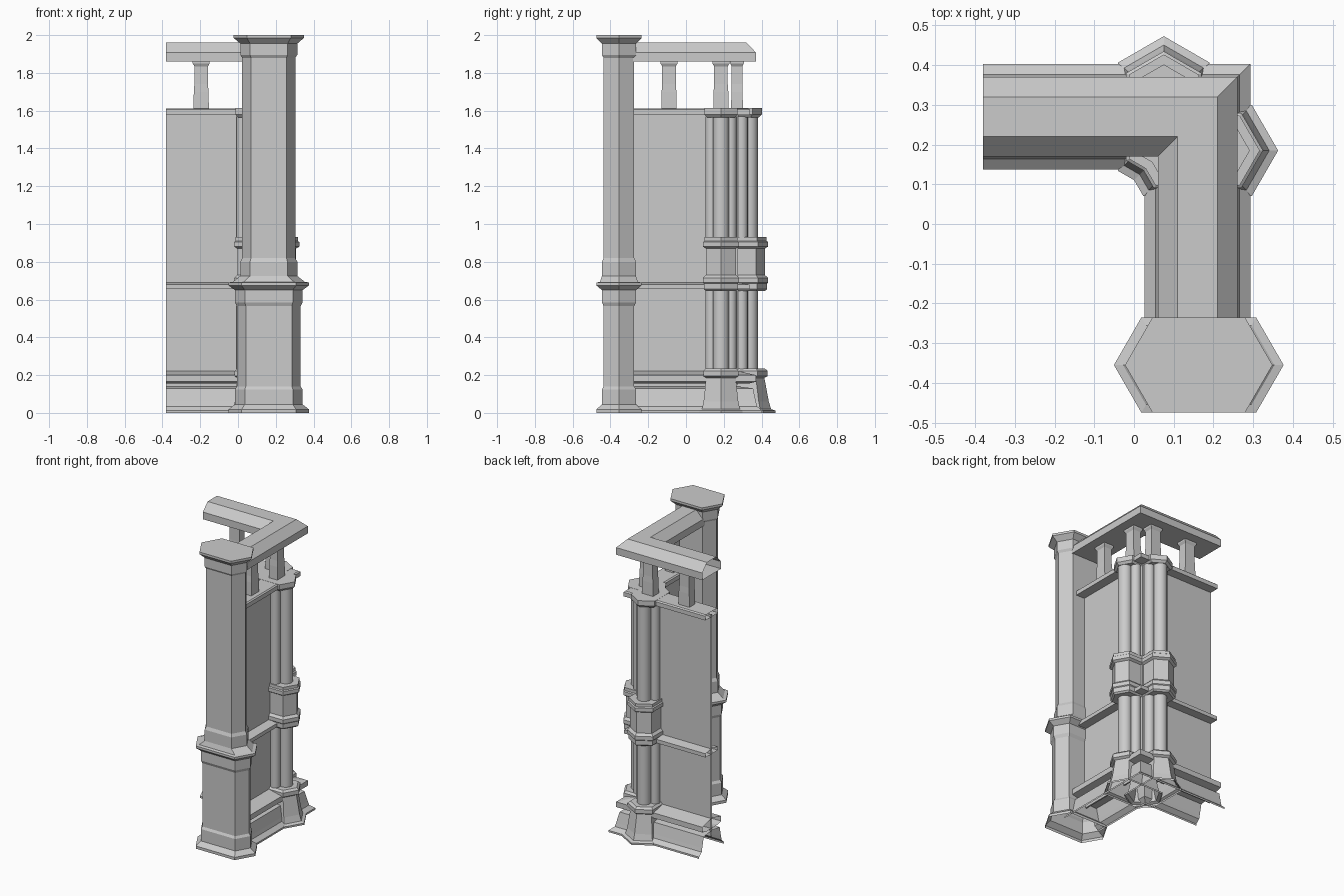
import bpy, bmesh, math

cube = bpy.data.objects.get("Cube")
if cube:
    bpy.data.objects.remove(cube)

stone = bpy.data.materials.new("grey_stone")
stone.use_nodes = True
GREY = (0.6, 0.6, 0.6, 1)
stone.diffuse_color = GREY
stone.node_tree.nodes["Principled BSDF"].inputs["Base Color"].default_value = GREY

CX, CY = 0.16, 0.27          # corner of the wall centre line
END_X, END_Y = -0.38, -0.31  # ends of the two arms


def finish(name, bm):
    bmesh.ops.recalc_face_normals(bm, faces=bm.faces)
    mesh = bpy.data.meshes.new(name)
    bm.to_mesh(mesh)
    bm.free()
    mesh.materials.append(stone)
    obj = bpy.data.objects.new(name, mesh)
    bpy.context.collection.objects.link(obj)
    return obj


def skin(bm, rings, closed=True, bottom=True, top=True):
    """Bridge successive rings of points with quads."""
    rings = [[bm.verts.new(p) for p in ring] for ring in rings]
    n = len(rings[0])
    for a, b in zip(rings, rings[1:]):
        for i in range(n if closed else n - 1):
            j = (i + 1) % n
            bm.faces.new((a[i], a[j], b[j], b[i]))
    if bottom:
        bm.faces.new(rings[0])
    if top:
        bm.faces.new(rings[-1])


def sweep_corner(name, half, closed=True):
    """Mirror a half profile (offset, z) and sweep it around the corner, ends open."""
    profile = half + [(-o, z) for o, z in reversed(half)]
    bm = bmesh.new()
    skin(bm, [[(END_X, CY + o, z) for o, z in profile],
              [(CX + o, CY + o, z) for o, z in profile],
              [(CX + o, END_Y, z) for o, z in profile]], closed, False, False)
    return finish(name, bm)


def hex_loft(name, centre, along_x, levels, bottom=True):
    """Stack stretched hexagons: each level is (z, half width, stretch)."""
    rings = []
    for z, w, stretch in levels:
        tip = w * 1.155 + stretch
        side = tip - w * 0.577
        ring = [(tip, 0), (side, w), (-side, w), (-tip, 0), (-side, -w), (side, -w)]
        if not along_x:
            ring = [(-v, u) for u, v in ring]
        rings.append([(centre[0] + u, centre[1] + v, z) for u, v in ring])
    bm = bmesh.new()
    skin(bm, rings, bottom=bottom)
    return finish(name, bm)


# Wall parts that follow the corner
sweep_corner("wall_panel", [(0.005, 0.1), (0.005, 1.59)])
sweep_corner("wall_skirt", [(0.133, 0), (0.133, 0.012), (0.106, 0.035), (0.1, 0.06),
                            (0.085, 0.13), (0.005, 0.14)], closed=False)
sweep_corner("base_moulding", [(0.06, 0.155), (0.1, 0.165), (0.1, 0.2), (0.005, 0.222)])
sweep_corner("middle_moulding", [(0.065, 0.655), (0.065, 0.68), (0.005, 0.69)])
sweep_corner("wall_cap", [(0.068, 1.577), (0.068, 1.605), (0.06, 1.612)])
sweep_corner("top_rail", [(0.1, 1.86), (0.1, 1.908), (0.05, 1.96)])

# Large end pillar
LOW, HIGH = 0.075, 0.047
hex_loft("end_pillar", (0.163, -0.355), True, [
    (0, 0.12, LOW), (0.018, 0.12, LOW), (0.045, 0.09, LOW), (0.125, 0.09, LOW),
    (0.14, 0.081, LOW), (0.565, 0.081, LOW), (0.585, 0.09, LOW), (0.65, 0.09, LOW),
    (0.675, 0.12, LOW), (0.69, 0.12, LOW), (0.694, 0.1, LOW), (0.725, 0.09, HIGH),
    (0.8, 0.09, HIGH), (0.82, 0.081, HIGH), (1.88, 0.081, HIGH), (1.895, 0.09, HIGH),
    (1.955, 0.09, HIGH), (1.985, 0.12, HIGH), (2, 0.12, HIGH)], bottom=False)

# Two crossing clustered piers at the corner
S = 0.055
PLINTH = [(0, 0.115, 0.07), (0.012, 0.115, 0.07), (0.02, 0.1, 0.065), (0.06, 0.092, 0.062),
          (0.185, 0.078, S), (0.195, 0.093, S), (0.222, 0.093, S), (0.235, 0.08, S)]
BLOCK = [(0.645, 0.08, S), (0.655, 0.09, S), (0.685, 0.09, S), (0.69, 0.095, S),
         (0.715, 0.095, S), (0.73, 0.08, S), (0.87, 0.08, S), (0.88, 0.095, S),
         (0.905, 0.095, S), (0.91, 0.088, S), (0.93, 0.088, S)]
CAP = [(1.565, 0.075, 0.03), (1.58, 0.088, 0.03), (1.613, 0.088, 0.03)]


def shaft_cluster(name, centre, along_x):
    """Three round shafts at each end of a pier."""
    bm = bmesh.new()
    for end in (-1, 1):
        for u, v, r in ((0.067, 0, 0.043), (0.025, 0.051, 0.032), (0.025, -0.051, 0.032)):
            p = (u * end, v) if along_x else (v, u * end)
            ring = [(centre[0] + p[0] + r * math.cos(t * math.tau / 16),
                     centre[1] + p[1] + r * math.sin(t * math.tau / 16)) for t in range(16)]
            for low, high in ((0.22, 0.65), (0.92, 1.57)):
                skin(bm, [[(x, y, z) for x, y in ring] for z in (low, high)])
    obj = finish(name, bm)
    bpy.ops.object.select_all(action='DESELECT')
    bpy.context.view_layer.objects.active = obj
    obj.select_set(True)
    bpy.ops.object.shade_smooth_by_angle(angle=math.radians(35))


for label, centre, along_x in (("back", (0.075, CY), False), ("side", (CX, 0.185), True)):
    hex_loft(label + "_pier_plinth", centre, along_x, PLINTH, bottom=False)
    hex_loft(label + "_pier_block", centre, along_x, BLOCK)
    hex_loft(label + "_pier_cap", centre, along_x, CAP)
    shaft_cluster(label + "_pier_shafts", centre, along_x)

# Short posts carrying the rail
for i, (x, y, along_x) in enumerate(((-0.195, CY, True), (0.075, CY, True),
                                     (CX, 0.185, False), (CX, -0.09, False))):
    bm = bmesh.new()
    rings = []
    for z, u, v in ((1.6, 0.041, 0.031), (1.7, 0.039, 0.03), (1.74, 0.036, 0.028),
                    (1.835, 0.036, 0.028), (1.85, 0.045, 0.036), (1.865, 0.045, 0.036)):
        if not along_x:
            u, v = v, u
        rings.append([(x + a * u, y + b * v, z)
                      for a, b in ((1, 1), (-1, 1), (-1, -1), (1, -1))])
    skin(bm, rings)
    finish("rail_post_%d" % (i + 1), bm)
